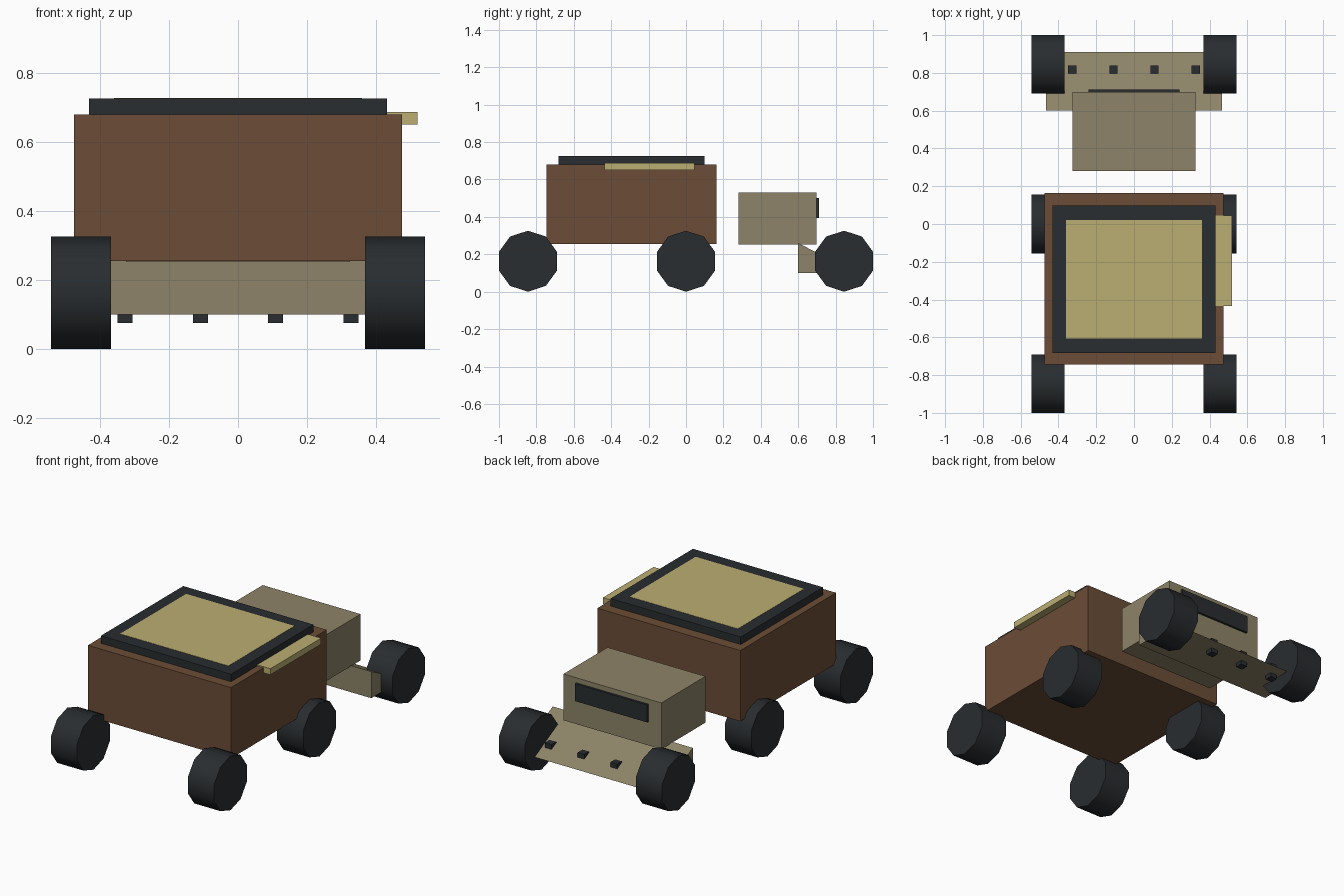
import bpy, bmesh, math
from mathutils import Matrix

if "Cube" in bpy.data.objects:
    bpy.data.objects.remove(bpy.data.objects["Cube"])


def material(name, rgb):
    m = bpy.data.materials.new(name)
    m.diffuse_color = (*rgb, 1)
    m.use_nodes = True
    m.node_tree.nodes["Principled BSDF"].inputs["Base Color"].default_value = m.diffuse_color
    return m


BROWN = material("brown", (0.15, 0.075, 0.038))
TAN = material("tan", (0.27, 0.23, 0.14))
GOLD = material("gold", (0.50, 0.42, 0.17))
DARK = material("dark", (0.022, 0.026, 0.029))


def finish(name, bm, mat):
    bmesh.ops.recalc_face_normals(bm, faces=bm.faces)
    me = bpy.data.meshes.new(name)
    bm.to_mesh(me)
    bm.free()
    me.materials.append(mat)
    ob = bpy.data.objects.new(name, me)
    bpy.context.collection.objects.link(ob)
    return ob


def box(name, mat, x, y, z, chamfer=0):
    """Box from (min, max) ranges; chamfer slopes the upper rim inward."""
    bm = bmesh.new()
    lo = [bm.verts.new((px, py, z[0])) for px, py in
          ((x[0], y[0]), (x[1], y[0]), (x[1], y[1]), (x[0], y[1]))]
    bm.faces.new(lo)
    top = bmesh.ops.extrude_face_region(bm, geom=bm.faces[:])
    for v in top["geom"]:
        if isinstance(v, bmesh.types.BMVert):
            v.co.z = z[1]
    if chamfer:
        bm.faces.ensure_lookup_table()
        rim = [e for e in bm.edges if all(v.co.z == z[1] for v in e.verts)]
        bmesh.ops.bevel(bm, geom=rim, offset=chamfer, segments=1,
                        affect='EDGES', offset_type='OFFSET')
    return finish(name, bm, mat)


# Main body with chamfered roof rim
box("body", BROWN, (-0.475, 0.475), (-0.745, 0.163), (0.255, 0.68), 0.043)

# Roof panel, its light inlay and the rail on the right edge
box("roof_panel", DARK, (-0.432, 0.432), (-0.683, 0.098), (0.675, 0.725))
box("roof_inlay", GOLD, (-0.36, 0.36), (-0.605, 0.022), (0.70, 0.7265))
box("side_rail", GOLD, (0.43, 0.52), (-0.435, 0.046), (0.65, 0.687))

# Cab and rear window
box("cab", TAN, (-0.325, 0.325), (0.28, 0.698), (0.252, 0.53), 0.037)
box("cab_window", DARK, (-0.24, 0.24), (0.69, 0.711), (0.395, 0.50))

# Wedge-shaped scoop
bm = bmesh.new()
ends = [[bm.verts.new((x, y, z)) for y, z in ((0.6, 0.1), (0.91, 0.1), (0.6, 0.26))]
        for x in (-0.465, 0.465)]
for end in ends:
    bm.faces.new(end)
for i in range(3):
    j = (i + 1) % 3
    bm.faces.new((ends[0][i], ends[0][j], ends[1][j], ends[1][i]))
finish("scoop", bm, TAN)

# Teeth through the scoop
for i, x in enumerate((-0.327, -0.109, 0.109, 0.327)):
    box(f"scoop_tooth_{i + 1}", DARK, (x - 0.022, x + 0.022),
        (0.795, 0.84), (0.075, 0.165))

# Six ten-sided wheels, a vertex pointing straight up
R = 0.163
for row, y in (("front", -0.845), ("middle", 0.0), ("rear", 0.845)):
    for side, x in (("left", -0.455), ("right", 0.455)):
        bm = bmesh.new()
        bmesh.ops.create_cone(bm, cap_ends=True, segments=10, radius1=R,
                              radius2=R, depth=0.174)
        bmesh.ops.rotate(bm, verts=bm.verts, matrix=Matrix.Rotation(math.pi / 2, 3, 'Y'))
        # turn until a vertex sits at the very top
        v = max(bm.verts, key=lambda p: p.co.z).co
        bmesh.ops.rotate(bm, verts=bm.verts,
                         matrix=Matrix.Rotation(math.atan2(v.y, v.z), 3, 'X'))
        bmesh.ops.translate(bm, verts=bm.verts, vec=(x, y, R))
        ob = finish(f"wheel_{row}_{side}", bm, DARK)
        bpy.ops.object.select_all(action='DESELECT')
        ob.select_set(True)
        bpy.context.view_layer.objects.active = ob
        bpy.ops.object.shade_smooth_by_angle(angle=math.radians(40))
